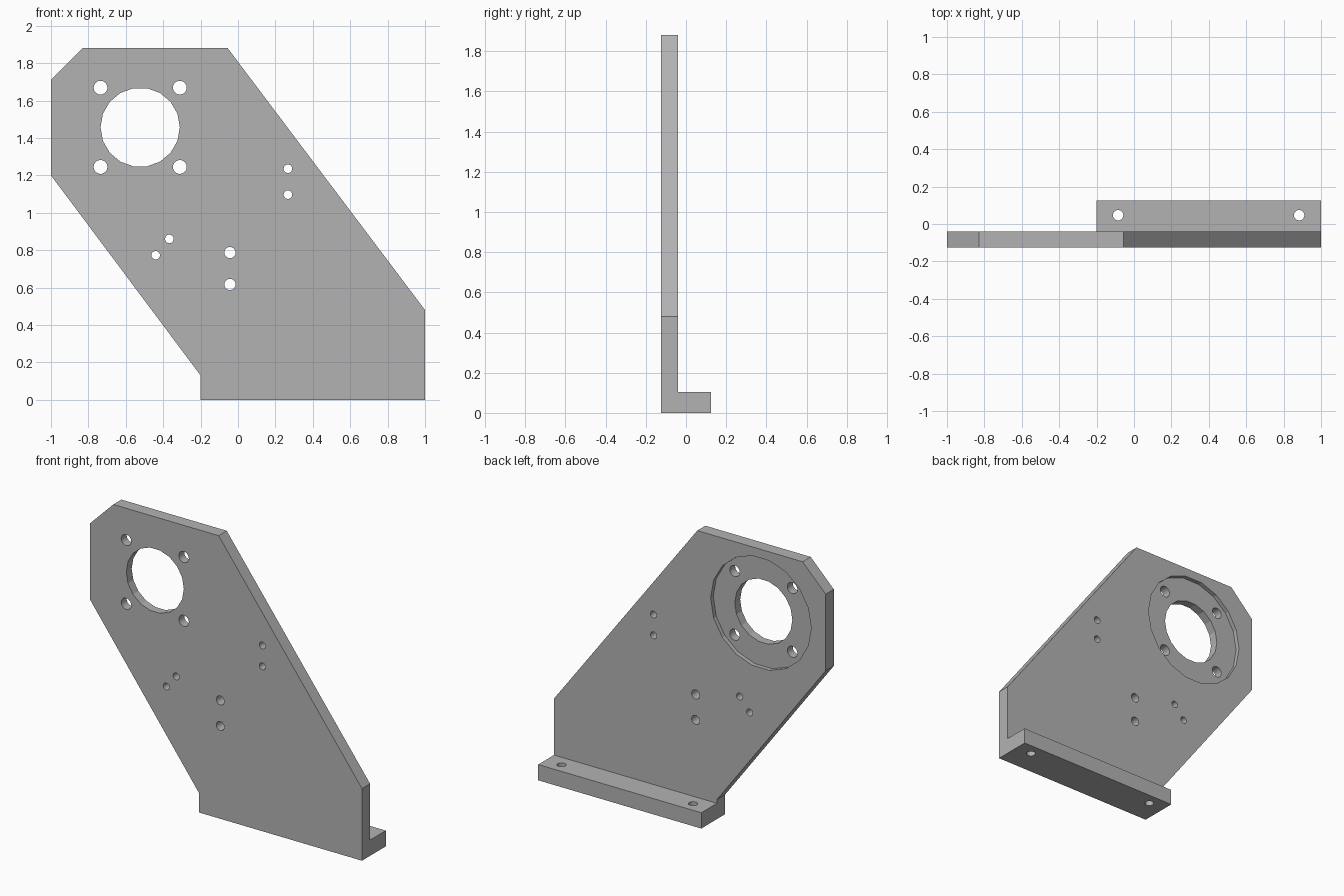
import bpy, bmesh, math
from mathutils import Matrix, Vector

default = bpy.data.objects.get("Cube")
if default:
    bpy.data.objects.remove(default, do_unlink=True)

FRONT, PLATE_BACK, BACK = -0.125, -0.04, 0.125
SIDES = 18

grey = bpy.data.materials.new("plain grey")
grey.use_nodes = True
grey.diffuse_color = (0.45, 0.45, 0.45, 1)
grey.node_tree.nodes["Principled BSDF"].inputs["Base Color"].default_value = grey.diffuse_color


def extruded(name, profile, direction):
    """Solid made by extruding a flat outline along a direction."""
    bm = bmesh.new()
    face = bm.faces.new([bm.verts.new(p) for p in profile])
    moved = bmesh.ops.extrude_face_region(bm, geom=[face])["geom"]
    bmesh.ops.translate(bm, vec=Vector(direction),
                        verts=[v for v in moved if isinstance(v, bmesh.types.BMVert)])
    bmesh.ops.recalc_face_normals(bm, faces=bm.faces)
    mesh = bpy.data.meshes.new(name)
    bm.to_mesh(mesh)
    bm.free()
    mesh.materials.append(grey)
    obj = bpy.data.objects.new(name, mesh)
    bpy.context.collection.objects.link(obj)
    return obj


def disc_y(x, z, r, y0, y1):
    ring = [2 * math.pi * i / SIDES for i in range(SIDES)]
    return extruded("cutter", [(x + r * math.cos(a), y0, z + r * math.sin(a)) for a in ring],
                    (0, y1 - y0, 0))


def disc_z(x, y, r, z0, z1):
    ring = [2 * math.pi * i / SIDES for i in range(SIDES)]
    return extruded("cutter", [(x + r * math.cos(a), y + r * math.sin(a), z0) for a in ring],
                    (0, 0, z1 - z0))


def combine(target, tool, operation):
    """Apply a boolean and discard the tool."""
    tool.hide_render = True
    mod = target.modifiers.new("boolean", 'BOOLEAN')
    mod.object, mod.operation, mod.solver = tool, operation, 'EXACT'
    bpy.context.view_layer.objects.active = target
    bpy.ops.object.modifier_apply(modifier=mod.name)
    bpy.data.objects.remove(tool, do_unlink=True)


# Upright plate
outline = [(-0.2, 0), (1, 0), (1, 0.48), (-0.055, 1.88), (-0.83, 1.88),
           (-1, 1.71), (-1, 1.2), (-0.2, 0.13)]
bracket = extruded("mounting_bracket", [(x, FRONT, z) for x, z in outline],
                   (0, PLATE_BACK - FRONT, 0))

# Foot flange along the bottom
foot = extruded("foot_flange", [(-0.2, FRONT, 0), (-0.2, BACK, 0),
                                (-0.2, BACK, 0.105), (-0.2, FRONT, 0.105)], (1.2, 0, 0))
combine(bracket, foot, 'UNION')

# Round recess in the back, then the large opening
cx, cz = -0.523, 1.457
combine(bracket, disc_y(cx, cz, 0.37, PLATE_BACK - 0.028, 0.1), 'DIFFERENCE')

# Opening, four corner screw holes and the small hole pairs
holes = [(cx, cz, 0.212)]
holes += [(cx + sx * 0.212, cz + sz * 0.212, 0.037) for sx in (-1, 1) for sz in (-1, 1)]
holes += [(0.267, 1.235, 0.023), (0.267, 1.097, 0.023),
          (-0.367, 0.86, 0.023), (-0.44, 0.773, 0.023),
          (-0.043, 0.787, 0.03), (-0.043, 0.617, 0.03)]
for x, z, r in holes:
    combine(bracket, disc_y(x, z, r, -0.3, 0.3), 'DIFFERENCE')

# Bolt holes in the foot
for x in (-0.085, 0.883):
    combine(bracket, disc_z(x, 0.047, 0.028, -0.1, 0.2), 'DIFFERENCE')
